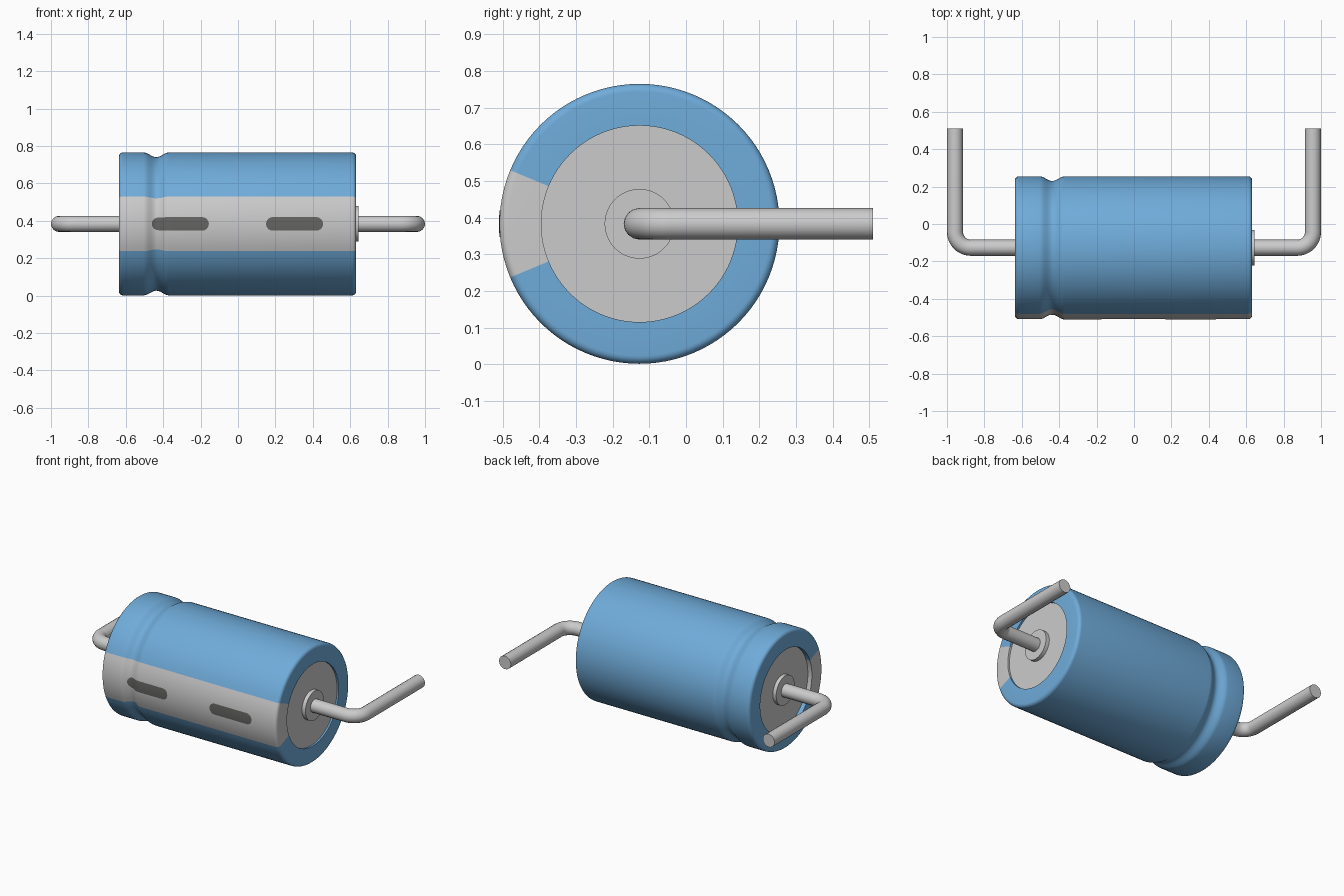
import bpy, bmesh
from math import sin, cos, pi, radians, sqrt, asin

if "Cube" in bpy.data.objects:
    bpy.data.objects.remove(bpy.data.objects["Cube"])

CY, CZ, R = -0.127, 0.383, 0.382          # body axis and radius
X0, X1, FIL, LIP = -0.637, 0.632, 0.022, 0.268


def material(name, rgb):
    m = bpy.data.materials.new(name)
    m.diffuse_color = (*rgb, 1)
    m.use_nodes = True
    m.node_tree.nodes["Principled BSDF"].inputs["Base Color"].default_value = m.diffuse_color
    return m


blue = material("blue_sleeve", (0.16, 0.41, 0.70))
dark = material("dark_mark", (0.13, 0.13, 0.125))


def finish(ob, mat=None):
    bpy.ops.object.select_all(action='DESELECT')
    ob.select_set(True)
    bpy.context.view_layer.objects.active = ob
    if ob.type == 'CURVE':
        bpy.ops.object.convert(target='MESH')
        ob = bpy.context.view_layer.objects.active
    if mat:
        ob.data.materials.append(mat)
    bpy.ops.object.shade_smooth_by_angle(angle=radians(35))
    return ob


def skin(name, rows, mat=None):
    """Grid of (x, radius, angle) points around the body axis; angle 0 faces front."""
    bm = bmesh.new()
    vs = [[bm.verts.new((x, CY - r * cos(a), CZ + r * sin(a))) for x, r, a in row]
          for row in rows]
    for p, q in zip(vs, vs[1:]):
        for j in range(len(p) - 1):
            bm.faces.new((p[j], q[j], q[j + 1], p[j + 1]))
    bmesh.ops.remove_doubles(bm, verts=bm.verts, dist=1e-5)
    me = bpy.data.meshes.new(name)
    bm.to_mesh(me)
    bm.free()
    ob = bpy.data.objects.new(name, me)
    bpy.context.collection.objects.link(ob)
    return finish(ob, mat)


def revolve(name, profile, a0=0, a1=360, mat=None):
    n = round((a1 - a0) / 3.75)
    angs = [radians(a0 + (a1 - a0) * j / n) for j in range(n + 1)]
    return skin(name, [[(x, r, a) for a in angs] for x, r in profile], mat)


def body_radius(x):
    """Outer radius with the crimped groove near the left end."""
    t = (x + 0.437) / 0.068
    return R - (0.0125 * (1 + cos(pi * t)) if abs(t) < 1 else 0)


# Sleeve profile: recessed lip, rounded edge, groove, rounded edge, lip
prof = [(-0.60, LIP), (X0, LIP)]
prof += [(X0 + FIL * (1 - cos(i * pi / 12)), R - FIL * (1 - sin(i * pi / 12))) for i in range(7)]
prof += [(x, body_radius(x)) for x in (-0.505 + 0.0085 * i for i in range(17))]
prof += [(X1 - FIL * (1 - sin(i * pi / 12)), R - FIL * (1 - cos(i * pi / 12))) for i in range(7)]
prof += [(X1, LIP), (0.61, LIP)]
revolve("sleeve", prof, 22.5, 337.5, blue)
revolve("polarity_stripe", prof, -22.5, 22.5)

# End discs with raised collars
revolve("left_end_cap", [(-0.632, 0), (-0.632, 0.095), (-0.608, 0.095), (-0.608, LIP)])
revolve("right_end_cap", [(0.62, LIP), (0.62, 0.095), (0.645, 0.095), (0.645, 0)])


# Dark rounded marks following the stripe surface
def mark(name, xa, xb, h=0.036):
    xs = [xa + h * (1 - cos(i * pi / 16)) for i in range(9)]
    xs += [xa + h + (xb - xa - 2 * h) * i / 30 for i in range(1, 30)]
    xs += [xb - h * (1 - sin(i * pi / 16)) for i in range(9)]
    rows = []
    for x in xs:
        d = max(0, h - min(x - xa, xb - x))
        half = asin(sqrt(max(0, h * h - d * d)) / R)
        rows.append([(x, body_radius(x) + 0.0015, half * (j / 4 - 1)) for j in range(9)])
    skin(name, rows, dark)


mark("left_mark", -0.461, -0.156)
mark("right_mark", 0.150, 0.455)


# Bent wire leads
def lead(name, s, wire=0.043, bend=0.085):
    xc = 1 - wire
    pts = [(0.6, CY)]
    pts += [(xc - bend + bend * sin(i * pi / 24), CY + bend * (1 - cos(i * pi / 24)))
            for i in range(13)]
    pts.append((xc, 0.51))
    cu = bpy.data.curves.new(name, 'CURVE')
    cu.dimensions = '3D'
    cu.bevel_depth, cu.bevel_resolution, cu.use_fill_caps = wire, 6, True
    sp = cu.splines.new('POLY')
    sp.points.add(len(pts) - 1)
    for p, (x, y) in zip(sp.points, pts):
        p.co = (s * x, y, CZ, 1)
    ob = bpy.data.objects.new(name, cu)
    bpy.context.collection.objects.link(ob)
    finish(ob)


lead("left_lead", -1)
lead("right_lead", 1)
